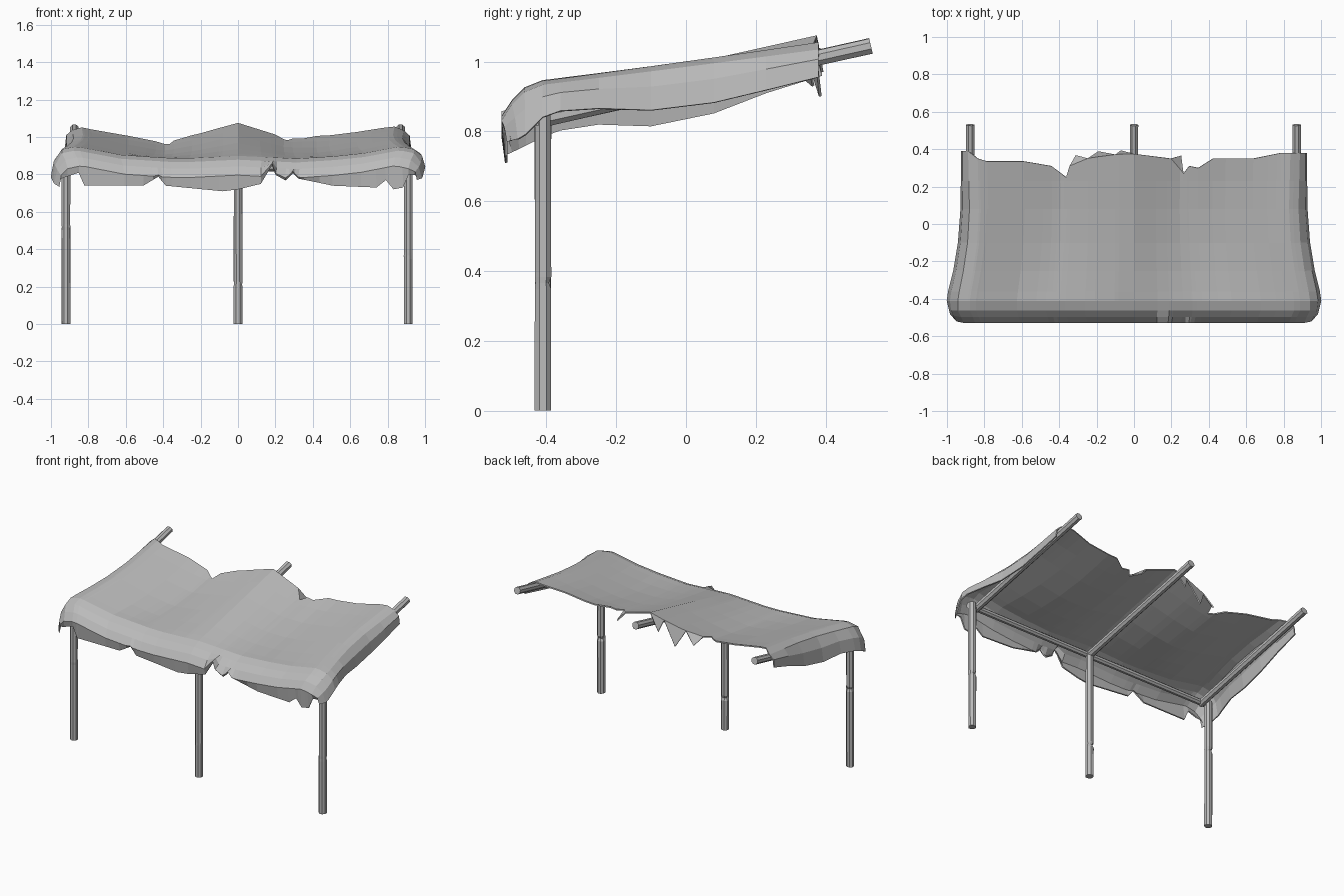
import bpy, bmesh, random
from math import cos, sin, pi
from mathutils import Vector

random.seed(4)
if "Cube" in bpy.data.objects:
    bpy.data.objects.remove(bpy.data.objects["Cube"])


def make_material(name, value):
    mat = bpy.data.materials.new(name)
    mat.use_nodes = True
    color = (value, value, value, 1)
    mat.diffuse_color = color
    mat.node_tree.nodes["Principled BSDF"].inputs["Base Color"].default_value = color
    return mat


grey = make_material("plain grey", 0.5)


def finish(bm, name):
    bmesh.ops.recalc_face_normals(bm, faces=bm.faces)
    mesh = bpy.data.meshes.new(name)
    bm.to_mesh(mesh)
    bm.free()
    mesh.materials.append(grey)
    obj = bpy.data.objects.new(name, mesh)
    bpy.context.collection.objects.link(obj)
    return obj


def interp(points, x):
    """Straight-line interpolation through sorted (x, value) points."""
    if x <= points[0][0]:
        return points[0][1]
    for (xa, va), (xb, vb) in zip(points, points[1:]):
        if x <= xb:
            return va + (vb - va) * (x - xa) / (xb - xa)
    return points[-1][1]


def pole(name, start, end, radius, nick=None, sides=8):
    """Roughly hewn pole with an optional nick cut at a fraction of its length."""
    start, end = Vector(start), Vector(end)
    axis = (end - start).normalized()
    side = axis.orthogonal().normalized()
    other = axis.cross(side)
    stops = [0, 0.33, 0.66, 1]
    if nick:
        stops = sorted([0, 1, nick - 0.02, nick, nick + 0.02])
    bm = bmesh.new()
    rings = []
    for stop in stops:
        ring = []
        for i in range(sides):
            angle = 2 * pi * (i + 0.5) / sides
            r = radius * random.uniform(0.94, 1.04)
            if stop == nick and i < 3:
                r *= 0.7
            ring.append(bm.verts.new(start.lerp(end, stop) + r * (cos(angle) * side + sin(angle) * other)))
        rings.append(ring)
    for low, high in zip(rings, rings[1:]):
        for i in range(sides):
            j = (i + 1) % sides
            bm.faces.new((low[i], low[j], high[j], high[i]))
    bm.faces.new(rings[0])
    bm.faces.new(rings[-1])
    return finish(bm, name)


# Posts, rafters and the front beam
for label, post_x, rafter_x, nick in (("right", -.92, -.875, .61), ("centre", 0, 0, .25), ("left", .91, .87, .43)):
    pole(label + "_post", (post_x, -.41, 0), (post_x, -.41, .85), .025, nick)
    pole(label + "_rafter", (rafter_x, -.43, .83), (rafter_x, .53, 1.045), .024)
pole("front_beam", (-.94, -.42, .835), (.93, -.42, .835), .02)

# Cloth outlines: torn edges, heights and side folds
back_edge = [(-.9, .39), (-.85, .35), (-.8, .335), (-.6, .335), (-.45, .31), (-.37, .25), (-.35, .31),
             (-.25, .35), (-.1, .37), (0, .375), (.2, .35), (.27, .27), (.3, .31), (.35, .3),
             (.43, .35), (.65, .35), (.8, .38), (.9, .38)]
back_height = [(-.9, 1.03), (-.85, 1.05), (-.6, 1.01), (-.4, .98), (-.2, 1.02), (0, 1.07),
               (.25, 1), (.5, 1.01), (.85, 1.05), (.9, 1.03)]
front_height = [(-.9, .93), (-.83, .945), (-.6, .9), (-.3, .88), (0, .895), (.3, .88),
                (.6, .9), (.83, .945), (.9, .93)]
hem = [(-.9, .79), (-.84, .81), (-.81, .74), (-.5, .74), (-.42, .79), (-.38, .74), (-.08, .71), (0, .72),
       (.12, .75), (.18, .85), (.2, .8), (.25, .77), (.29, .81), (.32, .78), (.5, .74), (.73, .73),
       (.78, .77), (.82, .72), (.87, .73), (.9, .8)]
fold_x = [(-.52, .91), (-.46, .94), (-.4, .94), (-.2, .9), (0, .875), (.38, .885)]
skirt_x = [(-.52, .95), (-.48, .98), (-.4, 1), (-.2, .95), (0, .925), (.38, .92)]
left_skirt = [(-.52, .77), (-.47, .78), (-.4, .85), (-.3, .87), (-.15, .855), (.05, .875), (.2, .91), (.37, .955)]
right_skirt = [(-.52, .73), (-.46, .76), (-.38, .8), (-.25, .82), (-.1, .815), (.05, .84), (.2, .9), (.38, .96)]
main_rows = [.23, .08, -.1, -.25, -.36, -.41]
drop_rows = [(-.46, .02), (-.495, .055), (-.525, .1)]


def cloth_point(u, row):
    """Place a point of the sheet; rows run from the back edge to the front hem."""
    if row <= len(main_rows):
        y = interp(back_edge, u) if row == 0 else main_rows[row - 1]
        t = max(0, (y + .41) / .78)
        span = min(abs(u), abs(abs(u) - .88)) / .44
        z = t * interp(back_height, u) + (1 - t) * interp(front_height, u)
        z -= .1 * t * (1 - t) * min(1, span)
    else:
        step = row - len(main_rows) - 1
        low = interp(hem, u)
        if step < len(drop_rows):
            y, drop = drop_rows[step]
            z = max(interp(front_height, u) - drop, low + .006 * (len(drop_rows) - step))
        else:
            y, z = -.515, low
    return Vector((u * interp(fold_x, y) / .9, y, z))


def skirt_points(sign, row):
    """Middle and lower points of the side skirt next to a row."""
    fold = cloth_point(sign * .9, row)
    y = fold.y
    if row > len(main_rows) + 1:
        y += .015
    heights = left_skirt if sign > 0 else right_skirt
    low = Vector((sign * interp(skirt_x, y), y, min(interp(heights, y), fold.z - .01)))
    middle = fold.lerp(low, .5) + Vector((sign * .012, 0, .012))
    return middle, low


# Sheet grid with a column at every tear
columns = sorted({p[0] for p in back_edge + hem + back_height})
bm = bmesh.new()
grid = []
for row in range(len(main_rows) + len(drop_rows) + 2):
    right_mid, right_low = skirt_points(-1, row)
    left_mid, left_low = skirt_points(1, row)
    points = [right_low, right_mid] + [cloth_point(u, row) for u in columns] + [left_mid, left_low]
    grid.append([bm.verts.new(p) for p in points])
for upper, lower in zip(grid, grid[1:]):
    for i in range(len(upper) - 1):
        bm.faces.new((upper[i], lower[i], lower[i + 1], upper[i + 1]))

# Torn flaps drooping from the back edge
for a, b, tip_x, tip_z in ((-.35, -.25, -.31, .93), (-.25, -.1, -.19, .9), (-.1, 0, -.07, .97), (.2, .27, .25, .95)):
    ends = [grid[0][columns.index(u) + 2] for u in (a, b)]
    inner = [grid[0][i + 2] for i, u in enumerate(columns) if a < u < b]
    tip_y = max(v.co.y for v in ends) + .015
    tip = bm.verts.new((tip_x, tip_y, tip_z))
    chain = [ends[0]] + inner + [ends[1]]
    for v, w in zip(chain, chain[1:]):
        bm.faces.new((v, w, tip))

cloth = finish(bm, "cloth_canopy")
thick = cloth.modifiers.new("thickness", "SOLIDIFY")
thick.thickness = .008
thick.offset = 0
